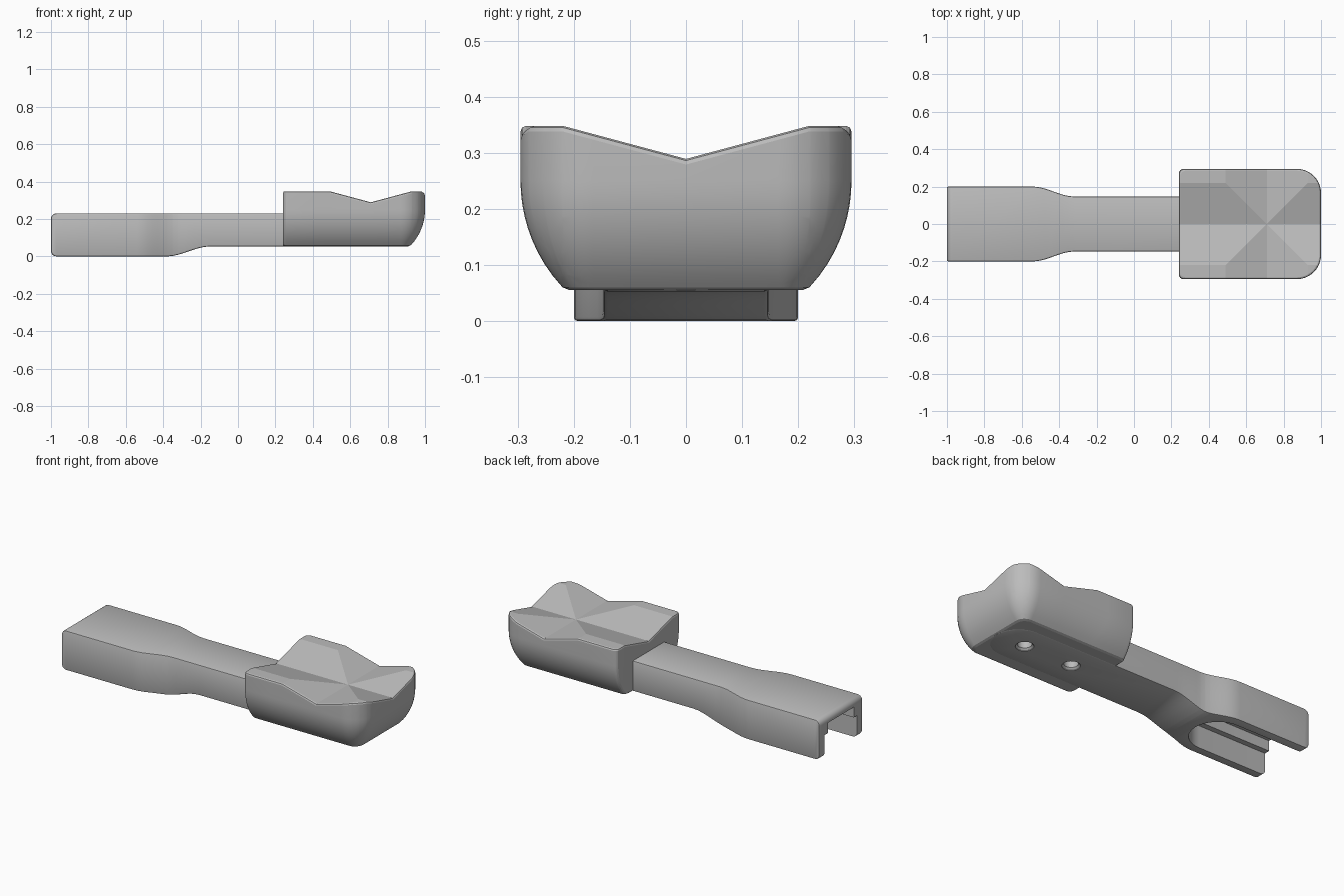
import bpy
import bmesh
import math
from mathutils import Vector

cube = bpy.data.objects.get("Cube")
if cube:
    bpy.data.objects.remove(cube, do_unlink=True)

grey = bpy.data.materials.new("plain grey")
grey.use_nodes = True
colour = (0.5, 0.5, 0.5, 1)
grey.diffuse_color = colour
grey.node_tree.nodes["Principled BSDF"].inputs["Base Color"].default_value = colour


def make(name, bm):
    bmesh.ops.recalc_face_normals(bm, faces=bm.faces)
    mesh = bpy.data.meshes.new(name)
    bm.to_mesh(mesh)
    bm.free()
    mesh.materials.append(grey)
    ob = bpy.data.objects.new(name, mesh)
    bpy.context.collection.objects.link(ob)
    return ob


def activate(ob):
    bpy.ops.object.select_all(action='DESELECT')
    ob.select_set(True)
    bpy.context.view_layer.objects.active = ob


def cut(ob, cutters):
    activate(ob)
    for cutter in cutters:
        mod = ob.modifiers.new("cut", 'BOOLEAN')
        mod.operation = 'DIFFERENCE'
        mod.solver = 'EXACT'
        mod.object = cutter
        bpy.ops.object.modifier_apply(modifier=mod.name)


def loft(rings):
    """Closed solid from rings of equal point count."""
    bm = bmesh.new()
    loops = [[bm.verts.new(p) for p in ring] for ring in rings]
    n = len(loops[0])
    for a, b in zip(loops, loops[1:]):
        for i in range(n):
            j = (i + 1) % n
            bm.faces.new((a[i], a[j], b[j], b[i]))
    bm.faces.new(loops[0][::-1])
    bm.faces.new(loops[-1])
    return bm


def prism(plan, z0, z1):
    return loft([[(x, y, z) for x, y in plan] for z in (z0, z1)])


def slice_mesh(bm, point, normal):
    bmesh.ops.bisect_plane(bm, geom=bm.verts[:] + bm.edges[:] + bm.faces[:],
                           dist=1e-5, plane_co=point, plane_no=normal)


def arc(cx, cy, r, start, end, steps):
    return [(cx + r * math.cos(math.radians(start + (end - start) * i / steps)),
             cy + r * math.sin(math.radians(start + (end - start) * i / steps)))
            for i in range(steps + 1)]


def ease(x, a, b):
    t = min(max((x - a) / (b - a), 0), 1)
    return t * t * (3 - 2 * t)


# Arm: necked plan with a round tip, underside stepping up behind the grip
def half_width(x):
    return 0.2 - 0.053 * ease(x, -0.54, -0.32)


def underside(x):
    return 0.053 * ease(x, -0.38, -0.15)


neck = [-0.54 + 0.22 * i / 8 for i in range(9)]
side = [(x, half_width(x)) for x in [-1] + neck]
plan = [(x, -y) for x, y in side] + arc(0.77, 0, 0.147, -90, 90, 24) + side[::-1]
bm = prism(plan, 0, 0.23)
for i in range(9):
    slice_mesh(bm, (-0.38 + 0.23 * i / 8, 0, 0), (1, 0, 0))
for v in bm.verts:
    if v.co.z < 0.01:
        v.co.z = underside(v.co.x)
end_edges = [e for e in bm.edges
             if all(v.co.x < -0.99 for v in e.verts)
             and abs(e.verts[0].co.z - e.verts[1].co.z) < 0.01]
bmesh.ops.bevel(bm, geom=end_edges, offset=0.03, segments=5, profile=0.5,
                affect='EDGES')
arm = make("arm", bm)
activate(arm)
bevel = arm.modifiers.new("soft edges", 'BEVEL')
bevel.width = 0.007
bevel.segments = 2
bevel.limit_method = 'ANGLE'
bevel.angle_limit = math.radians(50)
bpy.ops.object.modifier_apply(modifier=bevel.name)

# Head: rounded block with curved-in sides and a cross-shaped valley on top
CENTRE, REACH, TOP = 0.71, 0.22, 0.348


def head_ring(z, inset, back=0.0):
    x0, x1, y = 0.24 + back, 1 - inset, 0.295 - inset
    big, small = max(0.13 - inset, 0.05), 0.025
    pts = (arc(x1 - big, y - big, big, 0, 90, 10)
           + arc(x0 + small, y - small, small, 90, 180, 4)
           + arc(x0 + small, small - y, small, 180, 270, 4)
           + arc(x1 - big, big - y, big, 270, 360, 10))
    return [(px, py, z) for px, py in pts]


def valley(x, y):
    return 0.059 * (1 - min(abs(x - CENTRE) / REACH, abs(y) / REACH, 1))


rings = [head_ring(0.055, 0.088, 0.004)]
for i in range(10):
    z = 0.06 + 0.19 * i / 9
    rings.append(head_ring(z, 0.278 - math.sqrt(0.278 ** 2 - (0.25 - z) ** 2)))
rings += [head_ring(TOP - 0.010, 0), head_ring(TOP - 0.003, 0.003, 0.003),
          head_ring(TOP, 0.010, 0.010)]
bm = loft(rings)
middle = Vector((CENTRE, 0, 0))
for offset in (-REACH, 0, REACH):
    slice_mesh(bm, middle + Vector((offset, 0, 0)), (1, 0, 0))
    slice_mesh(bm, middle + Vector((0, offset, 0)), (0, 1, 0))
for sign in (-1, 1):
    slice_mesh(bm, middle, (1, sign, 0))
for v in bm.verts:
    if v.co.z > 0.3:
        v.co.z -= valley(v.co.x, v.co.y)
head = make("head", bm)


# Stepped slot in the grip and two screw holes under the head
def slot(name, r, top):
    plan = [(-1.1, -r)] + arc(-0.56, 0, r, -90, 90, 20) + [(-1.1, r)]
    return make(name, prism(plan, -0.1, top))


slots = [slot("lower_slot_cutter", 0.15, 0.13),
         slot("upper_slot_cutter", 0.118, 0.19)]
holes = []
for name, x in (("front_hole_cutter", 0.73), ("rear_hole_cutter", 0.42)):
    rings = [[(px, py, z) for px, py in arc(x, 0, r, 0, 345, 23)]
             for r, z in ((0.048, 0), (0.048, 0.056), (0.038, 0.066), (0.038, 0.16))]
    holes.append(make(name, loft(rings)))
cut(arm, slots + holes)
cut(head, holes)
for cutter in slots + holes:
    bpy.data.objects.remove(cutter, do_unlink=True)

for ob in (arm, head):
    activate(ob)
    bpy.ops.object.shade_smooth_by_angle(
        angle=math.radians(30 if ob is arm else 12))
